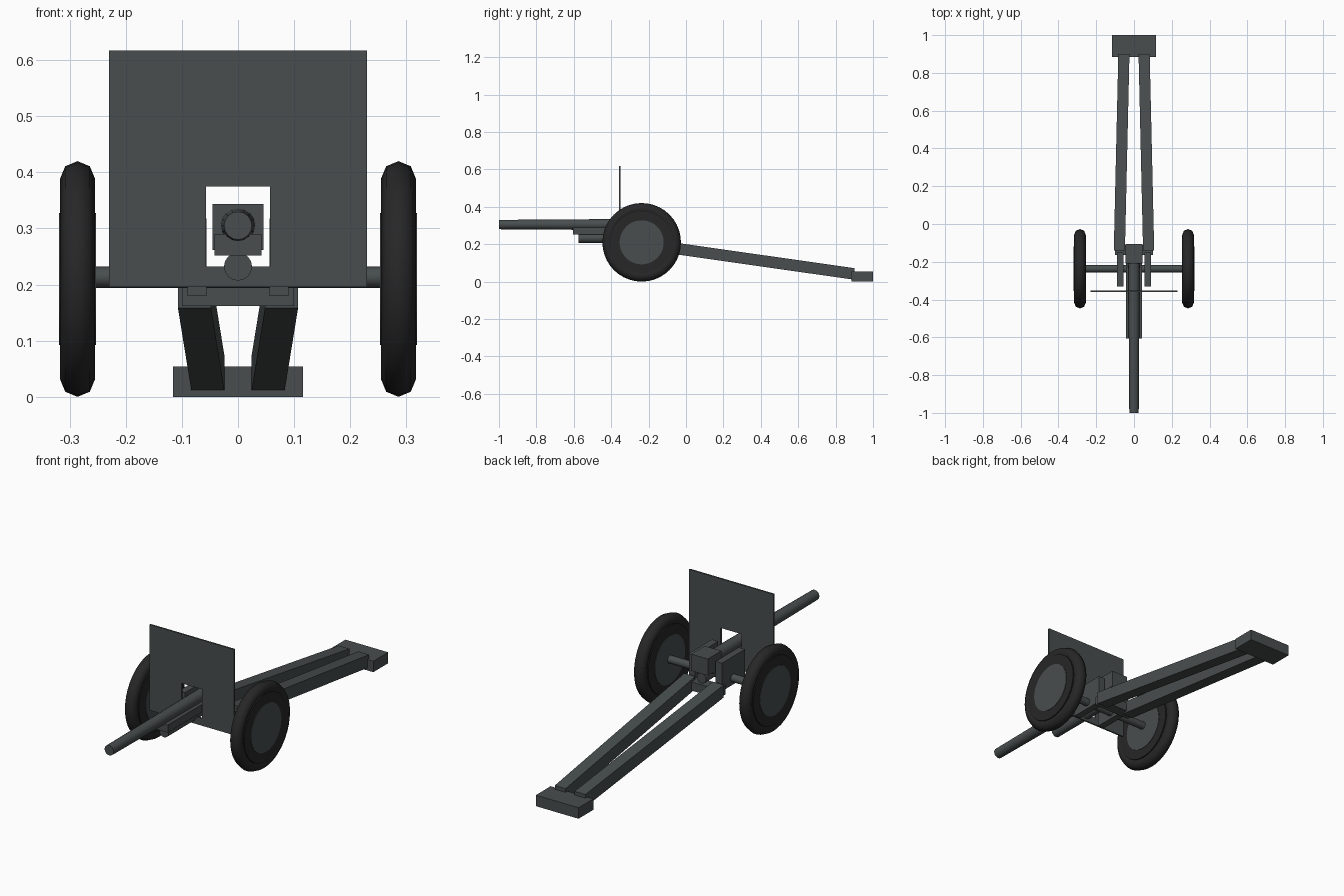
import bpy, bmesh, math
from mathutils import Vector

if "Cube" in bpy.data.objects:
    bpy.data.objects.remove(bpy.data.objects["Cube"])


def mat(name, c):
    m = bpy.data.materials.new(name)
    m.diffuse_color = (*c, 1)
    m.use_nodes = True
    m.node_tree.nodes["Principled BSDF"].inputs["Base Color"].default_value = m.diffuse_color
    return m


METAL = mat("grey_green_steel", (0.065, 0.075, 0.075))
RUBBER = mat("black_rubber", (0.02, 0.02, 0.02))


def finish(name, bm, m, smooth=False):
    bmesh.ops.recalc_face_normals(bm, faces=bm.faces)
    me = bpy.data.meshes.new(name)
    bm.to_mesh(me)
    bm.free()
    me.materials.append(m)
    ob = bpy.data.objects.new(name, me)
    bpy.context.collection.objects.link(ob)
    if smooth:
        bpy.ops.object.select_all(action='DESELECT')
        ob.select_set(True)
        bpy.context.view_layer.objects.active = ob
        bpy.ops.object.shade_smooth_by_angle(angle=math.radians(50))
    return ob


def loft(name, a, b, m):
    """Solid between two loops with equal point counts."""
    bm = bmesh.new()
    va = [bm.verts.new(p) for p in a]
    vb = [bm.verts.new(p) for p in b]
    n = len(va)
    bm.faces.new(va)
    bm.faces.new(vb[::-1])
    for i in range(n):
        j = (i + 1) % n
        bm.faces.new((va[i], vb[i], vb[j], va[j]))
    return finish(name, bm, m)


def rect(x0, x1, y, z0, z1):
    return [(x0, y, z0), (x1, y, z0), (x1, y, z1), (x0, y, z1)]


def box(name, x0, x1, y0, y1, z0, z1, m=METAL):
    return loft(name, rect(x0, x1, y0, z0, z1), rect(x0, x1, y1, z0, z1), m)


def rod(name, p, q, r1, r2, n, m=METAL):
    p, q = Vector(p), Vector(q)
    bm = bmesh.new()
    bmesh.ops.create_cone(bm, cap_ends=True, segments=n, radius1=r1,
                          radius2=r2, depth=(q - p).length)
    rot = Vector((0, 0, 1)).rotation_difference(q - p).to_matrix()
    for v in bm.verts:
        v.co = rot @ v.co + (p + q) / 2
    return finish(name, bm, m, True)


def torus(name, c, major, minor, n, k, m):
    """Tyre ring around the x axis."""
    bm = bmesh.new()
    g = []
    for i in range(n):
        a = 2 * math.pi * i / n
        row = []
        for j in range(k):
            b = 2 * math.pi * j / k
            r = major + minor * math.cos(b)
            row.append(bm.verts.new((c[0] + minor * math.sin(b),
                                     c[1] + r * math.cos(a), c[2] + r * math.sin(a))))
        g.append(row)
    for i in range(n):
        for j in range(k):
            i2, j2 = (i + 1) % n, (j + 1) % k
            bm.faces.new((g[i][j], g[i2][j], g[i2][j2], g[i][j2]))
    return finish(name, bm, m, True)


# Gun: tapered barrel, breech, cradle and recoil cylinder
rod("barrel", (0, -1, 0.305), (0, -0.15, 0.305), 0.025, 0.031, 16)
box("breech_block", -0.045, 0.045, -0.21, -0.105, 0.262, 0.344)
box("cradle", -0.042, 0.042, -0.605, -0.15, 0.252, 0.29)
rod("recoil_cylinder", (0, -0.575, 0.232), (0, -0.12, 0.232), 0.025, 0.025, 16)

# Shield with a window for the gun
bm = bmesh.new()
outer = [(-0.23, 0.196), (0.23, 0.196), (0.23, 0.617), (-0.23, 0.617)]
inner = [(-0.057, 0.232), (0.057, 0.232), (0.057, 0.375), (-0.057, 0.375)]
loops = [[bm.verts.new((x, y, z)) for x, z in pts]
         for y in (-0.359, -0.351) for pts in (outer, inner)]
fo, fi, bo, bi = loops
for a, b in ((fo, fi), (bo, bi), (fo, bo), (fi, bi)):
    for i in range(4):
        j = (i + 1) % 4
        bm.faces.new((a[i], a[j], b[j], b[i]))
finish("shield", bm, METAL)

# Carriage
rod("axle", (-0.28, -0.237, 0.213), (0.28, -0.237, 0.213), 0.019, 0.019, 16)
box("carriage_base", -0.1, 0.1, -0.165, -0.11, 0.162, 0.205)
box("trail_spade", -0.116, 0.116, 0.885, 1.0, 0, 0.054)

for s, side in ((-1, "left"), (1, "right")):
    # Cheeks and converging trail legs
    box(side + "_cheek", s * 0.056, s * 0.09, -0.33, -0.15, 0.18, 0.318)
    loft(side + "_trail", rect(s * 0.048, s * 0.107, -0.14, 0.158, 0.22),
         rect(s * 0.024, s * 0.083, 0.9, 0.01, 0.072), METAL)
    # Wheels
    x, y, z = s * 0.286, -0.237, 0.21
    torus(side + "_tyre", (x, y, z), 0.179, 0.031, 40, 8, RUBBER)
    for nm, r, h, m in (("_wheel", 0.166, 0.031, RUBBER), ("_hub_disc", 0.118, 0.033, METAL)):
        rod(side + nm, (x - h, y, z), (x + h, y, z), r, r, 40, m)
